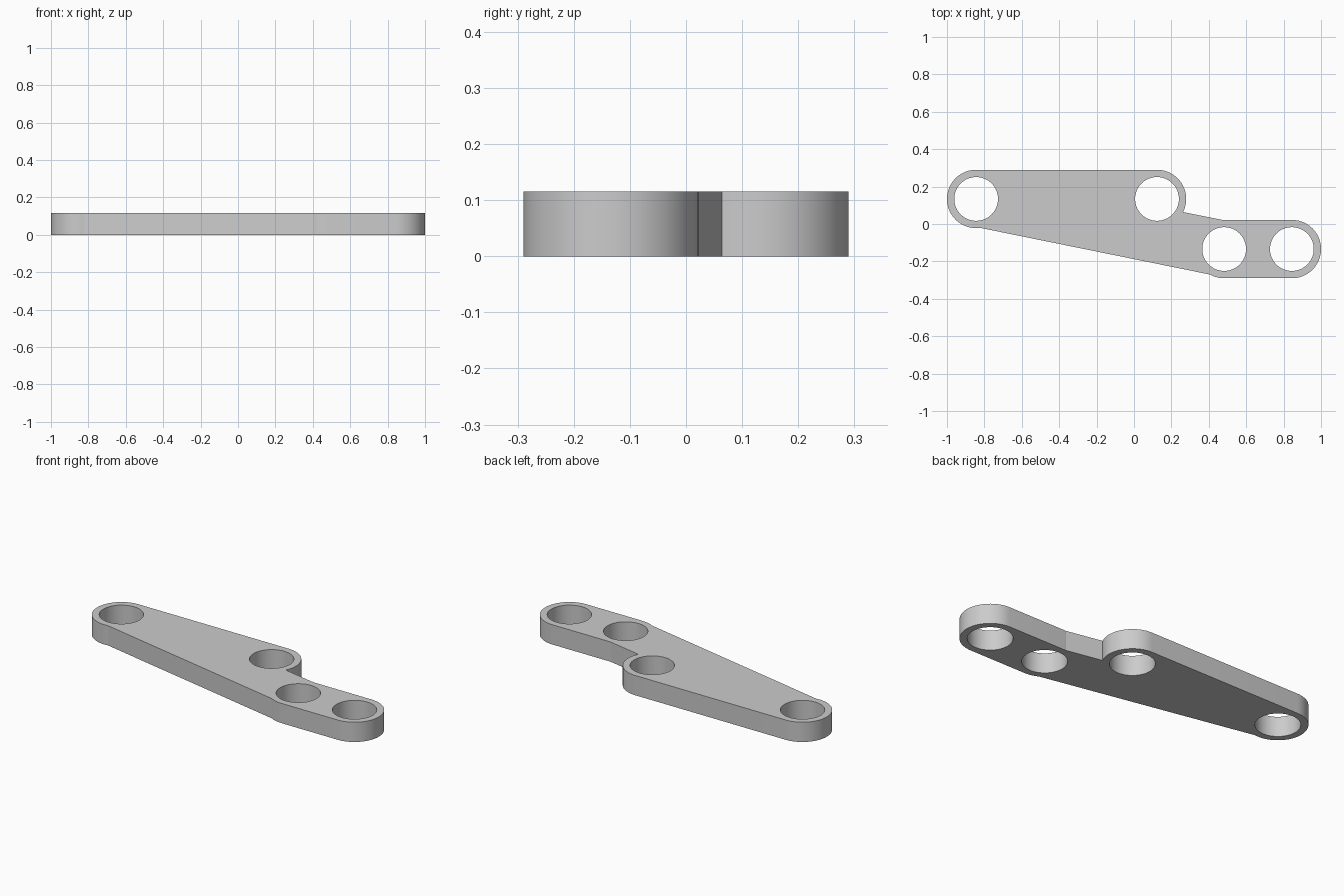
import bpy
import bmesh
from math import atan2, cos, sin, pi, tau

if "Cube" in bpy.data.objects:
    bpy.data.objects.remove(bpy.data.objects["Cube"], do_unlink=True)

THICK = 0.115
RIM = 0.156
HOLE = 0.117
Y = 0.134
upper_left, upper_right = (-0.844, Y), (0.123, Y)
lower_left, lower_right = (0.482, -Y), (0.844, -Y)


def arc(centre, radius, start, sweep):
    """Points along an arc, both ends included."""
    n = max(2, round(abs(sweep) / tau * 64))
    return [(centre[0] + radius * cos(start + sweep * i / n),
             centre[1] + radius * sin(start + sweep * i / n)) for i in range(n + 1)]


def rim(centre, start, end):
    """Counter-clockwise boss edge between two angles."""
    return arc(centre, RIM, start, (end - start) % tau)


def angle_to(centre, x, y):
    return atan2(y - centre[1], x - centre[0])


# Outer edge, counter-clockwise: rounded ends joined by straight webs
outline = (
    rim(upper_left, pi / 2, angle_to(upper_left, -0.823, -0.021))
    + rim(lower_left, angle_to(lower_left, 0.406, -0.27), -pi / 2)
    + rim(lower_right, -pi / 2, pi / 2)
    + rim(lower_left, pi / 2, angle_to(lower_left, 0.472, 0.022))
    + rim(upper_right, angle_to(upper_right, 0.262, 0.064), pi / 2)
)
holes = [arc(c, HOLE, 0, tau)[:-1]
         for c in (upper_left, upper_right, lower_left, lower_right)]

# Fill the pierced profile and extrude it to a plate
bm = bmesh.new()
for loop in [outline] + holes:
    verts = [bm.verts.new((x, y, 0)) for x, y in loop]
    for i, v in enumerate(verts):
        bm.edges.new((v, verts[i - 1]))
bmesh.ops.triangle_fill(bm, edges=bm.edges[:], use_beauty=True)
result = bmesh.ops.extrude_face_region(bm, geom=bm.faces[:], use_keep_orig=True)
top = [g for g in result["geom"] if isinstance(g, bmesh.types.BMVert)]
bmesh.ops.translate(bm, verts=top, vec=(0, 0, THICK))
bmesh.ops.recalc_face_normals(bm, faces=bm.faces[:])

mesh = bpy.data.meshes.new("link_plate")
bm.to_mesh(mesh)
bm.free()
plate = bpy.data.objects.new("link_plate", mesh)
bpy.context.collection.objects.link(plate)

# Plain grey metal
grey = bpy.data.materials.new("plain_grey")
grey.use_nodes = True
colour = (0.6, 0.6, 0.6, 1)
grey.diffuse_color = colour
grey.node_tree.nodes["Principled BSDF"].inputs["Base Color"].default_value = colour
mesh.materials.append(grey)

# Smooth curved walls, crisp plate edges
bpy.ops.object.select_all(action="DESELECT")
plate.select_set(True)
bpy.context.view_layer.objects.active = plate
bpy.ops.object.shade_smooth_by_angle(angle=pi / 18)
